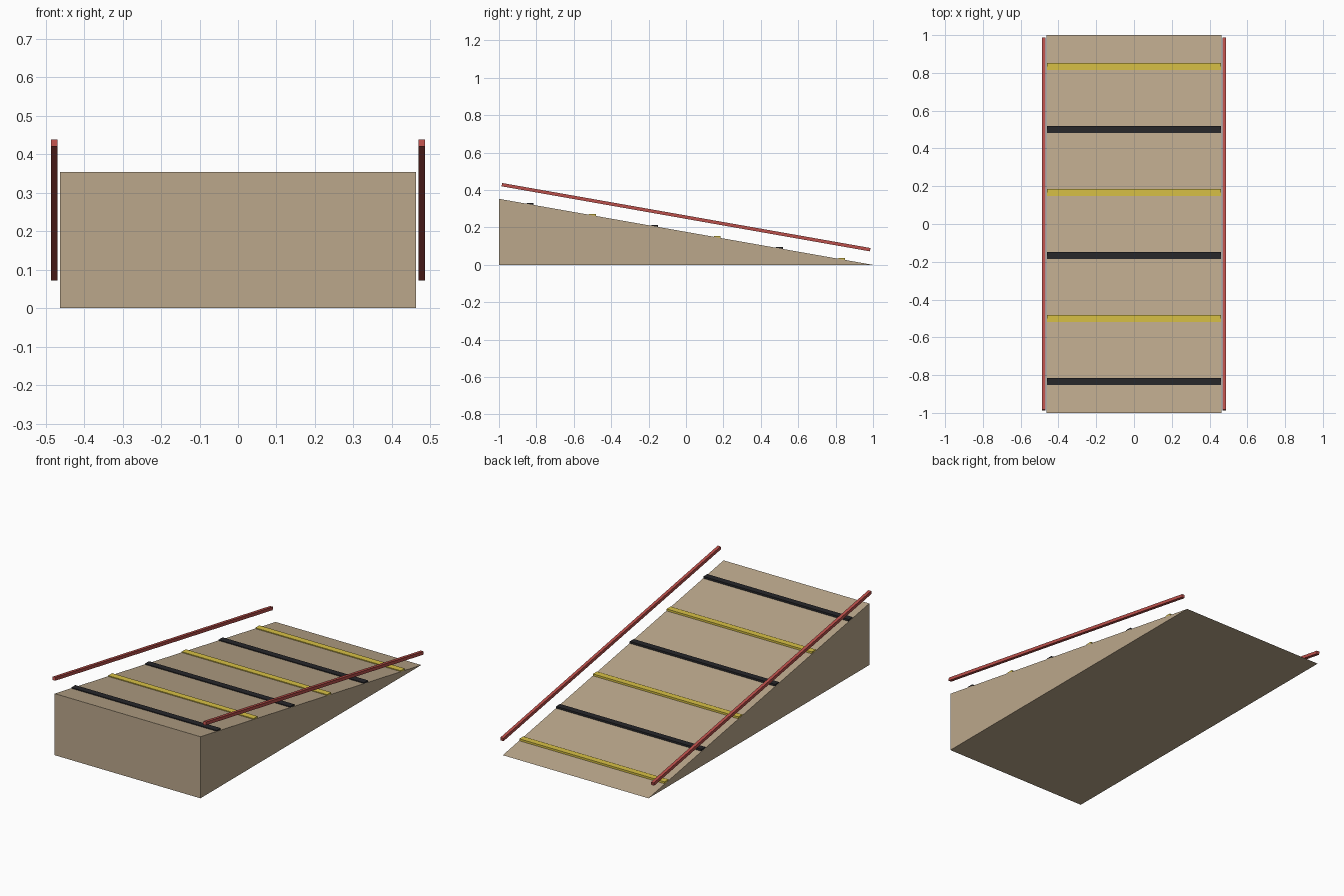
import bpy, bmesh, math

if "Cube" in bpy.data.objects:
    bpy.data.objects.remove(bpy.data.objects["Cube"])

W, H = 0.462, 0.353          # half width and height of the ramp
SLOPE = math.atan2(H, 2.0)


def material(name, rgb):
    m = bpy.data.materials.new(name)
    m.diffuse_color = (*rgb, 1)
    m.use_nodes = True
    m.node_tree.nodes["Principled BSDF"].inputs["Base Color"].default_value = m.diffuse_color
    return m


tan = material("tan", (0.50, 0.39, 0.26))
red = material("red", (0.50, 0.08, 0.07))
black = material("black", (0.02, 0.02, 0.023))
yellow = material("yellow", (0.68, 0.53, 0.06))


def box(name, loc, size, mat, tilt=0.0):
    bpy.ops.mesh.primitive_cube_add(size=1, location=loc, rotation=(tilt, 0, 0))
    ob = bpy.context.object
    ob.name = name
    ob.scale = size
    ob.data.materials.append(mat)
    return ob


# Wedge body: triangular side profile extruded across x
bm = bmesh.new()
profile = [(-1, 0), (1, 0), (-1, H)]
side = bm.faces.new([bm.verts.new((-W, y, z)) for y, z in profile])
ext = bmesh.ops.extrude_face_region(bm, geom=[side])
bmesh.ops.translate(bm, vec=(2 * W, 0, 0),
                    verts=[v for v in ext["geom"] if isinstance(v, bmesh.types.BMVert)])
bmesh.ops.recalc_face_normals(bm, faces=bm.faces)
mesh = bpy.data.meshes.new("ramp_body")
bm.to_mesh(mesh)
bm.free()
mesh.materials.append(tan)
bpy.context.collection.objects.link(bpy.data.objects.new("ramp_body", mesh))

# Grip strips, alternating black and yellow down the slope
for i in range(6):
    y = -5 / 6 + i / 3
    surface = H * (1 - y) / 2
    box(f"grip_strip_{i + 1}", (0, y, surface + 0.002), (2 * W - 0.002, 0.036, 0.012),
        yellow if i % 2 else black)

# Side rails parallel to the slope
for label, s in (("left", -1), ("right", 1)):
    box(f"{label}_rail", (s * 0.4775, 0, 0.255), (0.018, 2.0, 0.018), red, -SLOPE)
